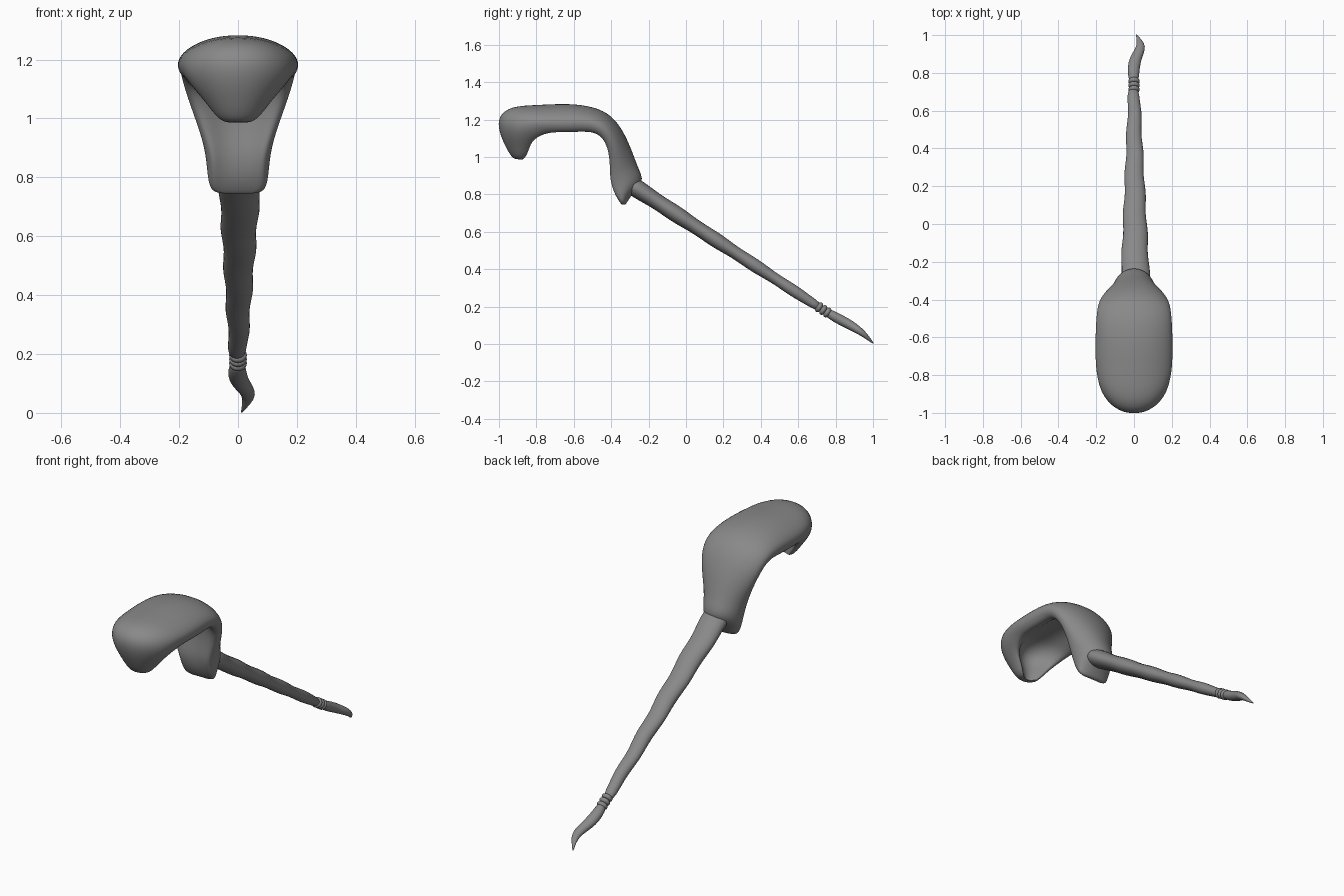
import bpy, bmesh, math
from mathutils import Vector

cube = bpy.data.objects.get("Cube")
if cube:
    bpy.data.objects.remove(cube, do_unlink=True)

hair_grey = bpy.data.materials.new("hair_grey")
hair_grey.use_nodes = True
colour = (0.25, 0.25, 0.25, 1)
hair_grey.diffuse_color = colour
hair_grey.node_tree.nodes["Principled BSDF"].inputs["Base Color"].default_value = colour


def loft(name, rings, levels):
    """Skin a row of closed rings, close both ends and smooth the result."""
    bm = bmesh.new()
    rows = [[bm.verts.new(p) for p in ring] for ring in rings]
    n = len(rows[0])
    for a, b in zip(rows, rows[1:]):
        for i in range(n):
            j = (i + 1) % n
            bm.faces.new((a[i], a[j], b[j], b[i]))
    for row in (rows[0], rows[-1]):
        hub = bm.verts.new(sum((v.co for v in row), Vector()) / n)
        for i in range(n):
            bm.faces.new((row[i], row[(i + 1) % n], hub))
    bmesh.ops.recalc_face_normals(bm, faces=bm.faces)
    mesh = bpy.data.meshes.new(name)
    bm.to_mesh(mesh)
    bm.free()
    mesh.materials.append(hair_grey)
    for f in mesh.polygons:
        f.use_smooth = True
    obj = bpy.data.objects.new(name, mesh)
    bpy.context.collection.objects.link(obj)
    sub = obj.modifiers.new("smooth", "SUBSURF")
    sub.levels = sub.render_levels = levels


def tube(name, stations, sides=12):
    """Oval tube; stations are x, y, z, half width, half thickness."""
    rings = []
    for k, (x, y, z, w, t) in enumerate(stations):
        a, b = stations[max(k - 1, 0)], stations[min(k + 1, len(stations) - 1)]
        along = Vector((0, b[1] - a[1], b[2] - a[2])).normalized()
        up = Vector((0, -along.z, along.y))
        rings.append([Vector((x, y, z)) + Vector((w * math.cos(q), 0, 0)) + up * t * math.sin(q)
                      for q in (i * math.tau / sides for i in range(sides))])
    loft(name, rings, 1)


# Hair cap: outer y, z, rim y, z, half width, inner depth, from brow to nape
cap = [
    (-.93, .99, -.865, .985, .06, .7),
    (-.97, 1.06, -.84, 1.03, .10, .6),
    (-1.005, 1.14, -.825, 1.075, .145, .5),
    (-1.01, 1.22, -.79, 1.105, .18, .5),
    (-.94, 1.275, -.74, 1.125, .20, .5),
    (-.80, 1.28, -.69, 1.13, .21, .5),
    (-.63, 1.29, -.60, 1.13, .21, .5),
    (-.49, 1.272, -.50, 1.135, .205, .5),
    (-.395, 1.225, -.45, 1.105, .197, .5),
    (-.33, 1.135, -.42, 1.05, .178, .55),
    (-.285, 1.03, -.408, .97, .145, .7),
    (-.255, .945, -.407, .90, .12, .85),
    (-.215, .865, -.398, .85, .11, .93),
    (-.29, .80, -.375, .79, .105, .97),
    (-.32, .745, -.345, .745, .092, 1),
]
# Half of the section: share of width, share of depth; the last ones are the hollow
outside = [(0, 0), (.42, .06), (.77, .25), (1, .54), (.96, .85), (.8, 1.03)]
inside = [(.6, .8), (.35, .2), (0, 0)]
rings = []
for oy, oz, ry, rz, w, depth in cap:
    half = outside + [(u, depth + (1 - depth) * v) for u, v in inside]
    section = half + [(-u, v) for u, v in reversed(half[1:-1])]
    rings.append([(u * w, oy + (ry - oy) * v, oz + (rz - oz) * v) for u, v in section])
loft("hair_cap", rings, 2)

# Long flattened braid with an uneven, lumpy outline
braid = []
count = 19
for i in range(count):
    f = i / (count - 1)
    wave = .005 * math.sin(i * 1.7)
    braid.append((.007 * (1 - f) + wave, -.31 + 1.02 * f, .862 - .665 * f,
                  .081 - .05 * f, .05 - .022 * f + wave * .6))
tube("braid", braid)

# Tie: three small rings round the braid end
for i in range(3):
    y, z = .712 + i * .022, .196 - i * .014
    tube("tie_ring", [(0, y + d, z - d * .65, w, w * .95) for d, w in
                      ((-.012, .022), (-.005, .032), (.005, .032), (.012, .022))])

# Loose curling tail
tube("tail_tip", [(0, .75, .172, .024, .024), (-.004, .80, .142, .033, .028),
                  (.002, .86, .112, .034, .028), (.02, .90, .088, .032, .024),
                  (.038, .94, .062, .025, .019), (.03, .97, .034, .015, .012),
                  (.012, 1.003, .002, .003, .003)])
